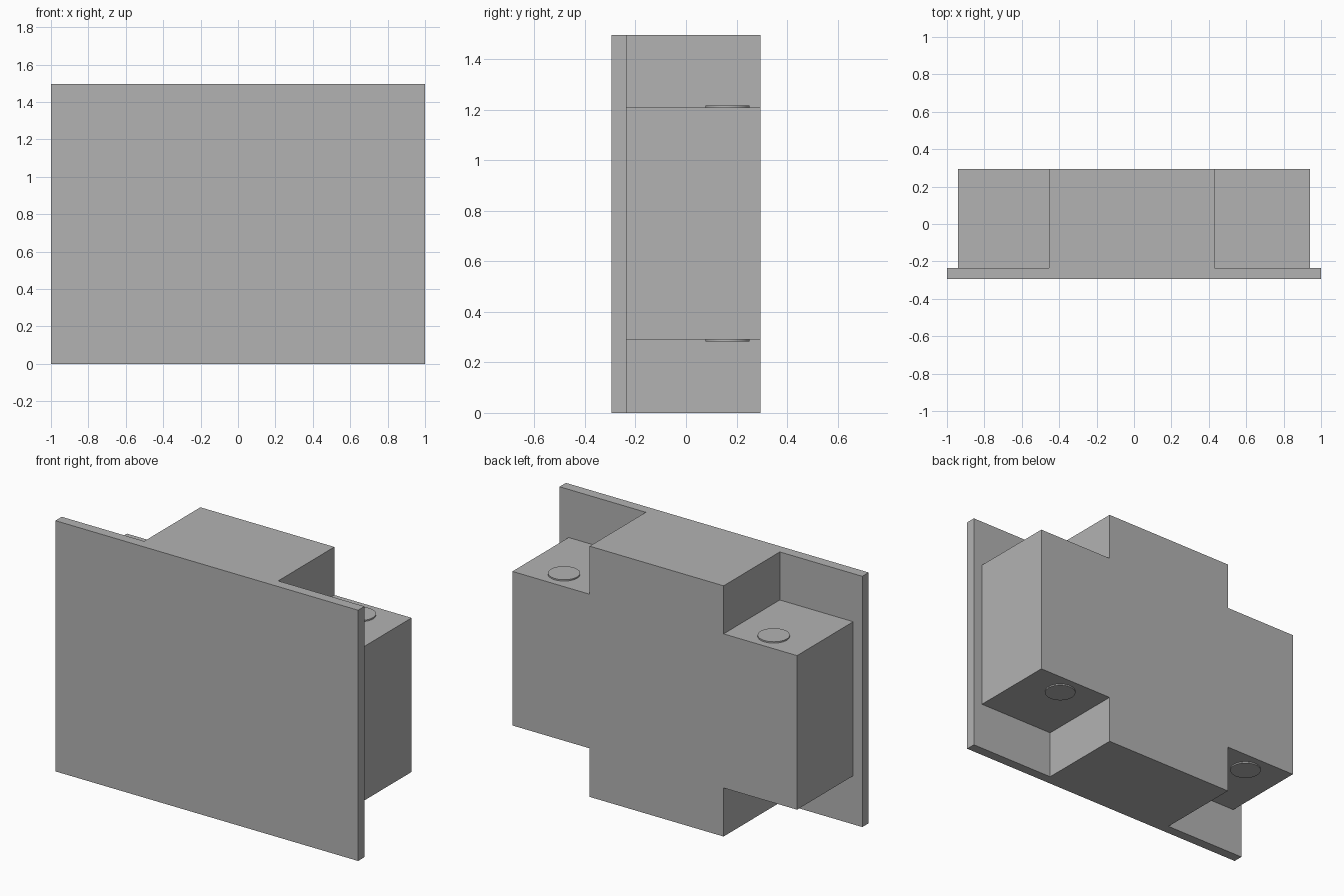
import bpy
import bmesh
from mathutils import Matrix, Vector

if "Cube" in bpy.data.objects:
    bpy.data.objects.remove(bpy.data.objects["Cube"], do_unlink=True)

# Overall dimensions
HEIGHT = 1.497
FRONT, PLATE_BACK, BACK = -0.295, -0.235, 0.295
LEDGE_LOW, LEDGE_HIGH = 0.29, 1.21
SIDE = 0.94
CORE_RIGHT, CORE_LEFT = -0.455, 0.43
DISC_RADIUS, DISC_HEIGHT = 0.087, 0.008

GREY = (0.45, 0.45, 0.45, 1)
grey = bpy.data.materials.new("plain_grey")
grey.use_nodes = True
grey.diffuse_color = GREY
grey.node_tree.nodes["Principled BSDF"].inputs["Base Color"].default_value = GREY


def add_object(name, bm):
    bmesh.ops.recalc_face_normals(bm, faces=bm.faces)
    mesh = bpy.data.meshes.new(name)
    bm.to_mesh(mesh)
    bm.free()
    mesh.materials.append(grey)
    obj = bpy.data.objects.new(name, mesh)
    bpy.context.collection.objects.link(obj)
    return obj


def extrude_profile(name, points, y0, y1):
    """Extrude an x-z outline from y0 to y1."""
    bm = bmesh.new()
    face = bm.faces.new([bm.verts.new((x, y0, z)) for x, z in points])
    result = bmesh.ops.extrude_face_region(bm, geom=[face], use_keep_orig=True)
    moved = [v for v in result["geom"] if isinstance(v, bmesh.types.BMVert)]
    bmesh.ops.translate(bm, verts=moved, vec=Vector((0, y1 - y0, 0)))
    return add_object(name, bm)


# Flat front plate
extrude_profile("front_plate", [(-1, 0), (1, 0), (1, HEIGHT), (-1, HEIGHT)],
                FRONT, PLATE_BACK)

# Cross-shaped housing behind the plate
outline = [
    (CORE_RIGHT, 0), (CORE_LEFT, 0),
    (CORE_LEFT, LEDGE_LOW), (SIDE, LEDGE_LOW),
    (SIDE, LEDGE_HIGH), (CORE_LEFT, LEDGE_HIGH),
    (CORE_LEFT, HEIGHT), (CORE_RIGHT, HEIGHT),
    (CORE_RIGHT, LEDGE_HIGH), (-SIDE, LEDGE_HIGH),
    (-SIDE, LEDGE_LOW), (CORE_RIGHT, LEDGE_LOW),
]
extrude_profile("housing", outline, PLATE_BACK, BACK)

# Thin round discs on the upper and lower ledges
for side, x in (("left", 0.69), ("right", -0.695)):
    for level, z, sign in (("upper", LEDGE_HIGH, 1), ("lower", LEDGE_LOW, -1)):
        bm = bmesh.new()
        bmesh.ops.create_cone(
            bm, cap_ends=True, segments=48, radius1=DISC_RADIUS,
            radius2=DISC_RADIUS, depth=DISC_HEIGHT,
            matrix=Matrix.Translation((x, 0.165, z + sign * DISC_HEIGHT / 2)))
        disc = add_object(f"{level}_{side}_disc", bm)
        for polygon in disc.data.polygons:
            polygon.use_smooth = abs(polygon.normal.z) < 0.5
        for edge in disc.data.edges:
            a, b = (disc.data.vertices[i].co for i in edge.vertices)
            edge.use_edge_sharp = abs(a.z - b.z) < DISC_HEIGHT / 2
